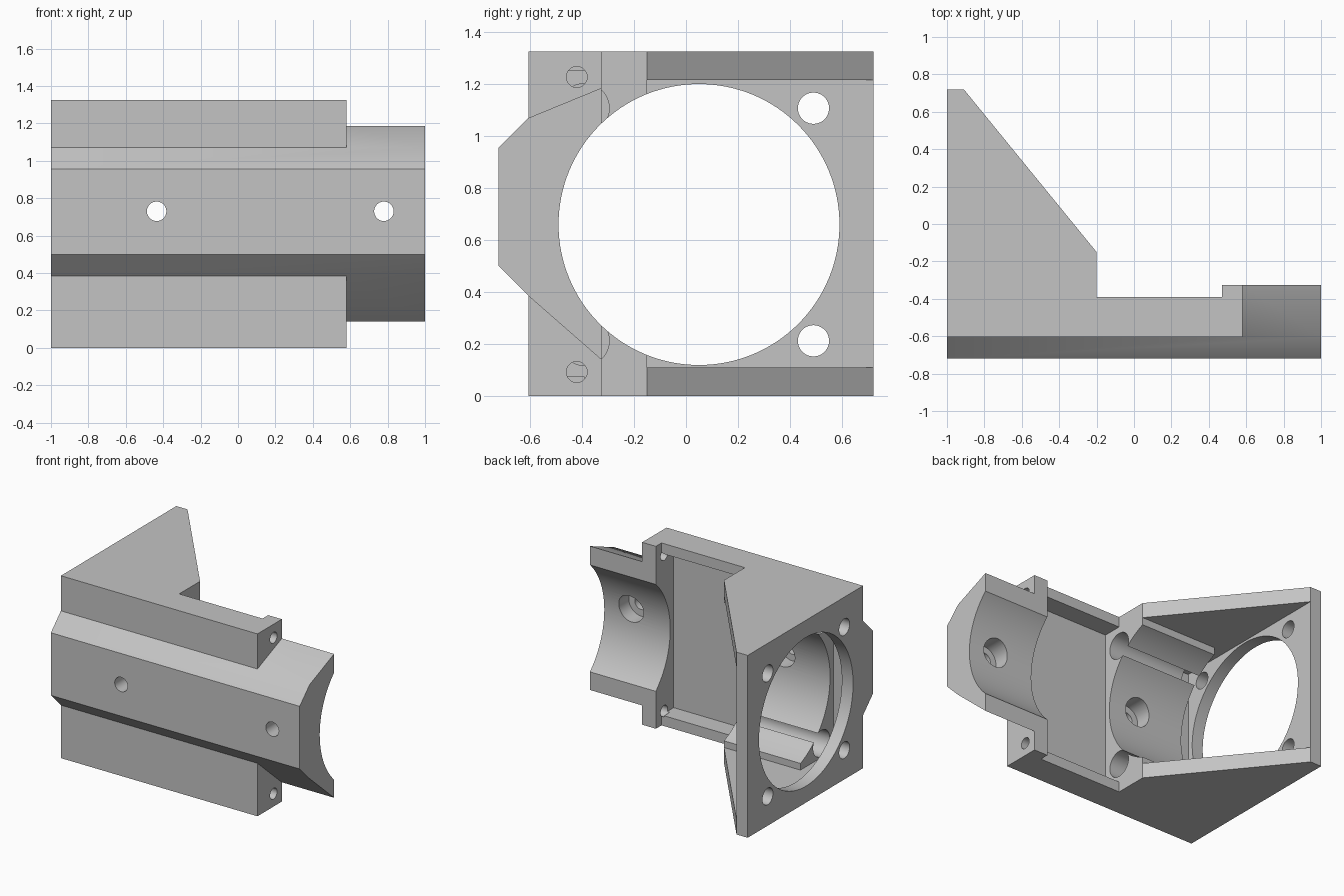
import bpy
import bmesh
import math
from mathutils import Vector, Matrix

cube = bpy.data.objects.get("Cube")
if cube:
    bpy.data.objects.remove(cube, do_unlink=True)

HEIGHT = 1.325
BORE_Y, BORE_Z = 0.05, 0.66

grey = bpy.data.materials.new("plain_grey")
grey.use_nodes = True
colour = (0.55, 0.55, 0.55, 1)
grey.diffuse_color = colour
grey.node_tree.nodes["Principled BSDF"].inputs["Base Color"].default_value = colour


def finish(bm, name):
    bmesh.ops.recalc_face_normals(bm, faces=bm.faces)
    mesh = bpy.data.meshes.new(name)
    bm.to_mesh(mesh)
    bm.free()
    mesh.materials.append(grey)
    obj = bpy.data.objects.new(name, mesh)
    bpy.context.collection.objects.link(obj)
    return obj


def prism(name, points, direction):
    """Extrude a closed outline of 3D points."""
    bm = bmesh.new()
    face = bm.faces.new([bm.verts.new(p) for p in points])
    geom = bmesh.ops.extrude_face_region(bm, geom=[face])["geom"]
    verts = [g for g in geom if isinstance(g, bmesh.types.BMVert)]
    bmesh.ops.translate(bm, verts=verts, vec=Vector(direction))
    return finish(bm, name)


def box(name, x, y, z):
    outline = [(x[0], y[0], z[0]), (x[1], y[0], z[0]), (x[1], y[1], z[0]), (x[0], y[1], z[0])]
    return prism(name, outline, (0, 0, z[1] - z[0]))


def rod(name, axis, start, end, u, v, radius, segments=48):
    """Cylinder along X (u, v = y, z) or along Y (u, v = x, z)."""
    mid = (start + end) / 2
    if axis == "X":
        matrix = Matrix.Translation((mid, u, v)) @ Matrix.Rotation(math.pi / 2, 4, "Y")
    else:
        matrix = Matrix.Translation((u, mid, v)) @ Matrix.Rotation(math.pi / 2, 4, "X")
    bm = bmesh.new()
    bmesh.ops.create_cone(bm, cap_ends=True, segments=segments, radius1=radius,
                          radius2=radius, depth=end - start, matrix=matrix)
    return finish(bm, name)


def combine(target, tool, operation="DIFFERENCE"):
    tool.hide_render = True
    mod = target.modifiers.new("combine", "BOOLEAN")
    mod.operation = operation
    mod.solver = "EXACT"
    mod.object = tool
    bpy.ops.object.select_all(action="DESELECT")
    bpy.context.view_layer.objects.active = target
    target.select_set(True)
    bpy.ops.object.modifier_apply(modifier=mod.name)
    bpy.data.objects.remove(tool, do_unlink=True)


# Main body: plan outline with end plate, gusset slope, rear block and flange
plan = [(-1, -0.605), (0.58, -0.605), (0.58, -0.325), (0.47, -0.325), (0.47, -0.39),
        (-0.2, -0.39), (-0.2, -0.15), (-0.91, 0.72), (-1, 0.72)]
bracket = prism("bracket_body", [(x, y, 0) for x, y in plan], (0, 0, HEIGHT))

# Chamfered front ridge that runs on as the half-pipe end
ridge = [(-0.325, 1.185), (-0.605, 1.07), (-0.72, 0.955),
         (-0.72, 0.5), (-0.605, 0.385), (-0.325, 0.14)]
combine(bracket, prism("ridge", [(-1, y, z) for y, z in ridge], (2, 0, 0)), "UNION")

# Space between gussets, slot behind the end plate, and middle pocket
combine(bracket, box("gusset_space", (-0.91, 1), (-0.15, 1), (0.11, 1.215)))
combine(bracket, box("plate_slot", (-0.91, -0.815), (-0.53, 1), (0.11, 1.215)))
combine(bracket, box("pocket", (-0.2, 0.47), (-0.53, 1), (0.075, 1.25)))

# Main bore
combine(bracket, rod("bore", "X", -1.2, 1.2, BORE_Y, BORE_Z, 0.54, 128))

# End plate bolt holes, with tool access through the block
for side in (-1, 1):
    z = BORE_Z + side * 0.447
    for y in (-0.39, 0.49):
        combine(bracket, rod("bolt_hole", "X", -1.1, -0.86, y, z, 0.06))
    combine(bracket, rod("access_hole", "X", -0.86, -0.15, -0.39, z, 0.095))
    # Flange screw holes
    combine(bracket, rod("flange_hole", "X", 0.45, 0.65, -0.42, BORE_Z + side * 0.567, 0.04))

# Front holes with counterbores on the inside
for x in (-0.435, 0.78):
    combine(bracket, rod("front_hole", "Y", -0.9, -0.4, x, 0.73, 0.052))
    combine(bracket, rod("counterbore", "Y", -0.6, -0.2, x, 0.73, 0.1))

bpy.ops.object.select_all(action="DESELECT")
bpy.context.view_layer.objects.active = bracket
bracket.select_set(True)
bpy.ops.object.shade_smooth_by_angle(angle=math.radians(25))
